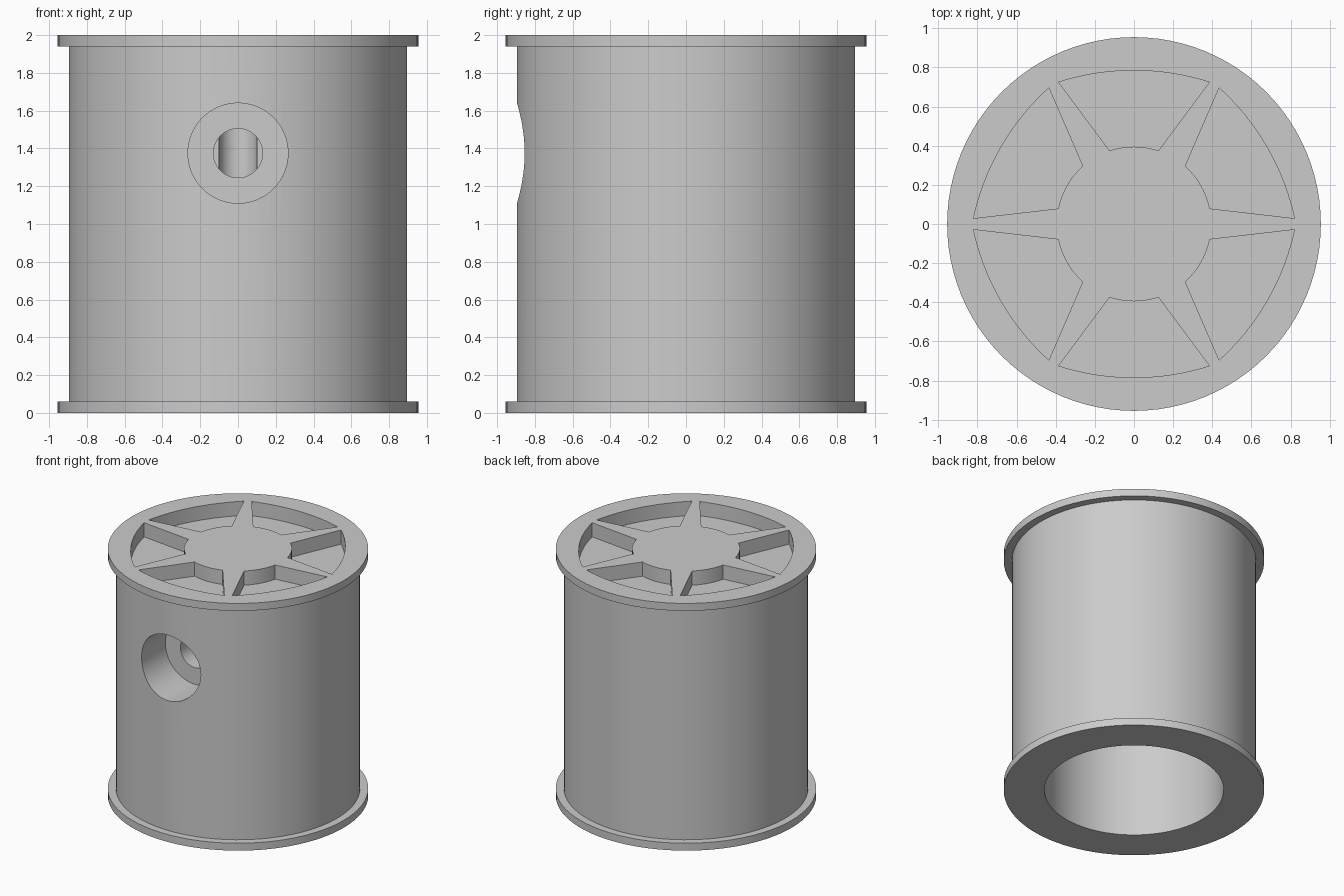
import bpy, bmesh, math
from mathutils import Matrix, Vector

old = bpy.data.objects.get("Cube")
if old:
    bpy.data.objects.remove(old, do_unlink=True)

SEGMENTS = 96

grey = bpy.data.materials.new("plain grey")
grey.use_nodes = True
tone = (0.6, 0.6, 0.6, 1)
grey.diffuse_color = tone
grey.node_tree.nodes["Principled BSDF"].inputs["Base Color"].default_value = tone


def make_object(name, bm):
    bmesh.ops.recalc_face_normals(bm, faces=bm.faces)
    mesh = bpy.data.meshes.new(name)
    bm.to_mesh(mesh)
    bm.free()
    mesh.materials.append(grey)
    obj = bpy.data.objects.new(name, mesh)
    bpy.context.collection.objects.link(obj)
    return obj


def revolve(name, profile):
    """Turn an (r, z) profile about the z axis."""
    bm = bmesh.new()
    verts = [bm.verts.new((r, 0, z)) for r, z in profile]
    edges = [bm.edges.new(pair) for pair in zip(verts, verts[1:])]
    bmesh.ops.spin(bm, geom=verts + edges, cent=(0, 0, 0), axis=(0, 0, 1),
                   angle=math.tau, steps=SEGMENTS, use_duplicate=False)
    bmesh.ops.remove_doubles(bm, verts=bm.verts, dist=1e-5)
    bmesh.ops.dissolve_limit(bm, angle_limit=0.005, verts=bm.verts, edges=bm.edges)
    return make_object(name, bm)


def cut(target, cutter):
    """Subtract the cutter from the target, then discard it."""
    cutter.hide_render = True
    mod = target.modifiers.new("cut", "BOOLEAN")
    mod.operation = "DIFFERENCE"
    mod.solver = "EXACT"
    mod.object = cutter
    bpy.ops.object.select_all(action="DESELECT")
    bpy.context.view_layer.objects.active = target
    target.select_set(True)
    bpy.ops.object.modifier_apply(modifier=mod.name)
    bpy.data.objects.remove(cutter, do_unlink=True)


# Flanged drum with a wide recess below and a narrow shaft hole above it
body = revolve("flanged_drum", [
    (0, 2), (0.955, 2), (0.955, 1.94), (0.895, 1.94), (0.895, 0.06), (0.955, 0.06),
    (0.955, 0), (0.657, 0), (0.657, 0.9), (0.1, 0.9), (0.1, 1.7), (0, 1.7)])

# Stepped screw hole in the front, reaching the shaft hole
screw = revolve("screw_hole_cutter", [
    (0, 0), (0.13, 0), (0.13, 0.55), (0.265, 0.55), (0.265, 1.1), (0, 1.1)])
screw.data.transform(Matrix.Translation((0, 0, 1.375)) @ Matrix.Rotation(math.pi / 2, 4, "X"))
cut(body, screw)

# Six pockets in the top, leaving a hub with tapered spokes
bm = bmesh.new()
steps = 12
outer_radius = 1.265
outer_half = math.asin(0.385 / outer_radius)
inner_half = math.asin(0.125 / 0.395)
outline = []
for i in range(steps + 1):
    a = outer_half * (2 * i / steps - 1)
    outline.append(Vector((outer_radius * math.sin(a),
                           0.785 - outer_radius * (1 - math.cos(a)), 1.885)))
for i in range(steps + 1):
    a = inner_half * (1 - 2 * i / steps)
    outline.append(Vector((0.395 * math.sin(a), 0.395 * math.cos(a), 1.885)))
for k in range(6):
    turn = Matrix.Rotation(k * math.pi / 3, 3, "Z")
    face = bm.faces.new([bm.verts.new(turn @ p) for p in outline])
    top = bmesh.ops.extrude_face_region(bm, geom=[face])["geom"]
    bmesh.ops.translate(bm, vec=(0, 0, 0.3),
                        verts=[v for v in top if isinstance(v, bmesh.types.BMVert)])
cut(body, make_object("pocket_cutter", bm))

bpy.ops.object.shade_smooth_by_angle(angle=math.radians(25))
